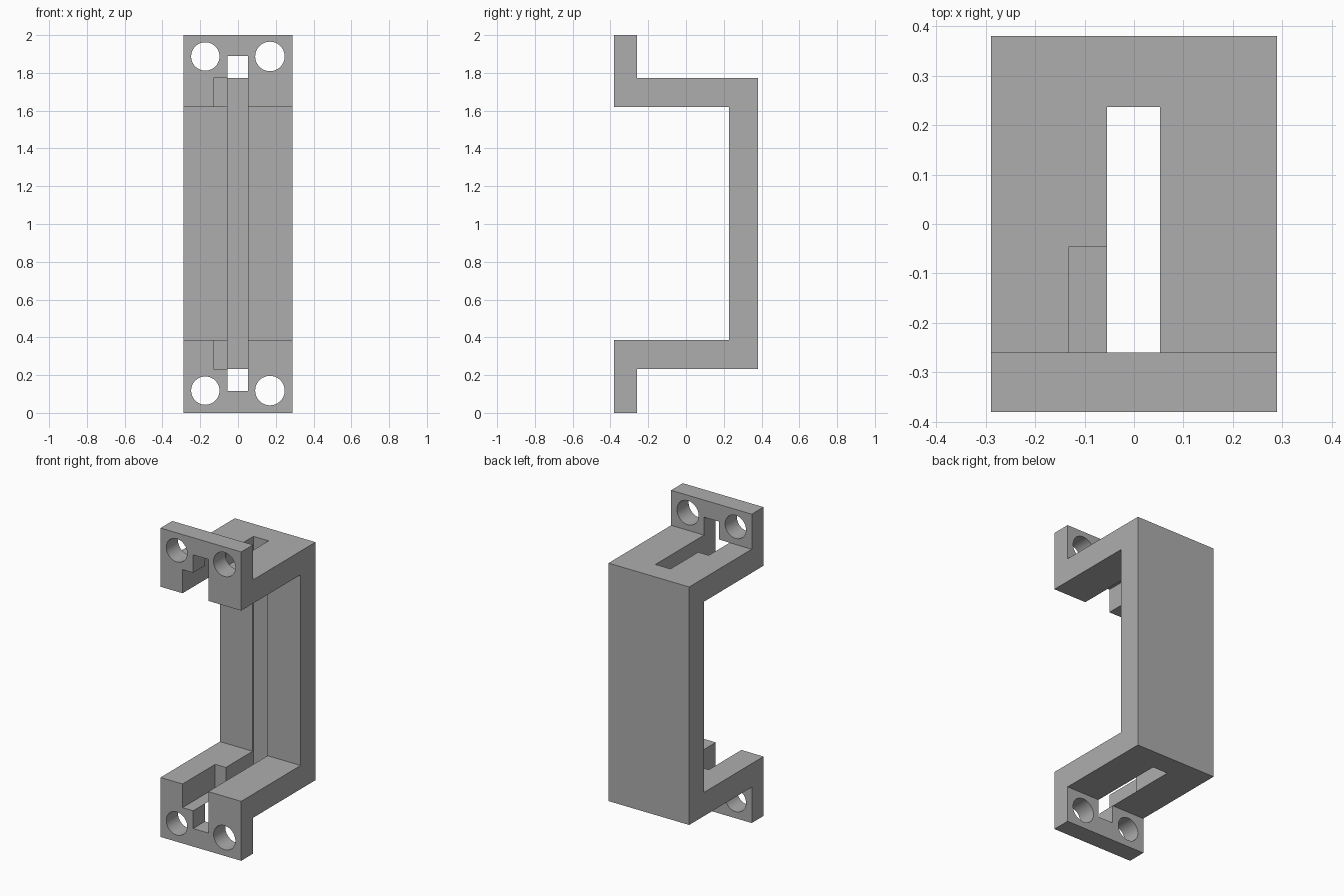
import bpy
import bmesh
from math import pi
from mathutils import Matrix, Vector

cube = bpy.data.objects.get("Cube")
if cube:
    bpy.data.objects.remove(cube, do_unlink=True)

HALF_WIDTH = 0.289
FRONT, BACK = -0.38, 0.38

grey = bpy.data.materials.new("plain grey")
grey.use_nodes = True
grey.diffuse_color = (0.42, 0.42, 0.42, 1)
grey.node_tree.nodes["Principled BSDF"].inputs["Base Color"].default_value = grey.diffuse_color


def make_object(name, bm):
    bmesh.ops.recalc_face_normals(bm, faces=bm.faces[:])
    mesh = bpy.data.meshes.new(name)
    bm.to_mesh(mesh)
    bm.free()
    mesh.materials.append(grey)
    obj = bpy.data.objects.new(name, mesh)
    bpy.context.collection.objects.link(obj)
    return obj


def box(name, low, high):
    bm = bmesh.new()
    low, high = Vector(low), Vector(high)
    bmesh.ops.create_cube(bm, size=1, matrix=Matrix.Translation((low + high) / 2)
                          @ Matrix.Diagonal((*(high - low), 1)))
    return make_object(name, bm)


def bore(name, x, z, radius):
    bm = bmesh.new()
    bmesh.ops.create_cone(bm, cap_ends=True, segments=48, radius1=radius, radius2=radius,
                          depth=0.4, matrix=Matrix.Translation((x, FRONT, z))
                          @ Matrix.Rotation(pi / 2, 4, "X"))
    return make_object(name, bm)


# Bracket body: hat-shaped side profile extruded across the width
profile = [(FRONT, 0), (-0.26, 0), (-0.26, 0.232), (BACK, 0.232),
           (BACK, 1.773), (-0.26, 1.773), (-0.26, 2), (FRONT, 2),
           (FRONT, 1.62), (0.228, 1.62), (0.228, 0.385), (FRONT, 0.385)]
bm = bmesh.new()
side = bm.faces.new([bm.verts.new((-HALF_WIDTH, y, z)) for y, z in profile])
grown = bmesh.ops.extrude_face_region(bm, geom=[side])["geom"]
bmesh.ops.translate(bm, vec=(2 * HALF_WIDTH, 0, 0),
                    verts=[g for g in grown if isinstance(g, bmesh.types.BMVert)])
bracket = make_object("mounting_bracket", bm)

# Narrow slot through both arms, with a shallow groove along the back plate,
# and a wider notch at the front of each arm
cutters = [box("slot_cutter", (-0.055, -0.5, 0.117), (0.053, 0.237, 1.889)),
           box("notch_cutter", (-0.131, -0.5, 0.232), (0.053, -0.046, 1.773))]

# Screw holes in the two end flanges
for z in (0.118, 1.887):
    cutters += [bore("right_hole_cutter", -0.173, z, 0.075),
                bore("left_hole_cutter", 0.169, z, 0.078)]

for cutter in cutters:
    cutter.hide_render = True
    cut = bracket.modifiers.new(cutter.name, "BOOLEAN")
    cut.operation = "DIFFERENCE"
    cut.solver = "EXACT"
    cut.object = cutter

# Apply the cuts and discard the cutters
bpy.context.view_layer.update()
graph = bpy.context.evaluated_depsgraph_get()
result = bpy.data.meshes.new_from_object(bracket.evaluated_get(graph))
bracket.modifiers.clear()
bracket.data = result
for cutter in cutters:
    bpy.data.objects.remove(cutter, do_unlink=True)

# Smooth bores with sharp outer edges
bpy.ops.object.select_all(action="DESELECT")
bracket.select_set(True)
bpy.context.view_layer.objects.active = bracket
bpy.ops.object.shade_smooth_by_angle(angle=pi / 6)
